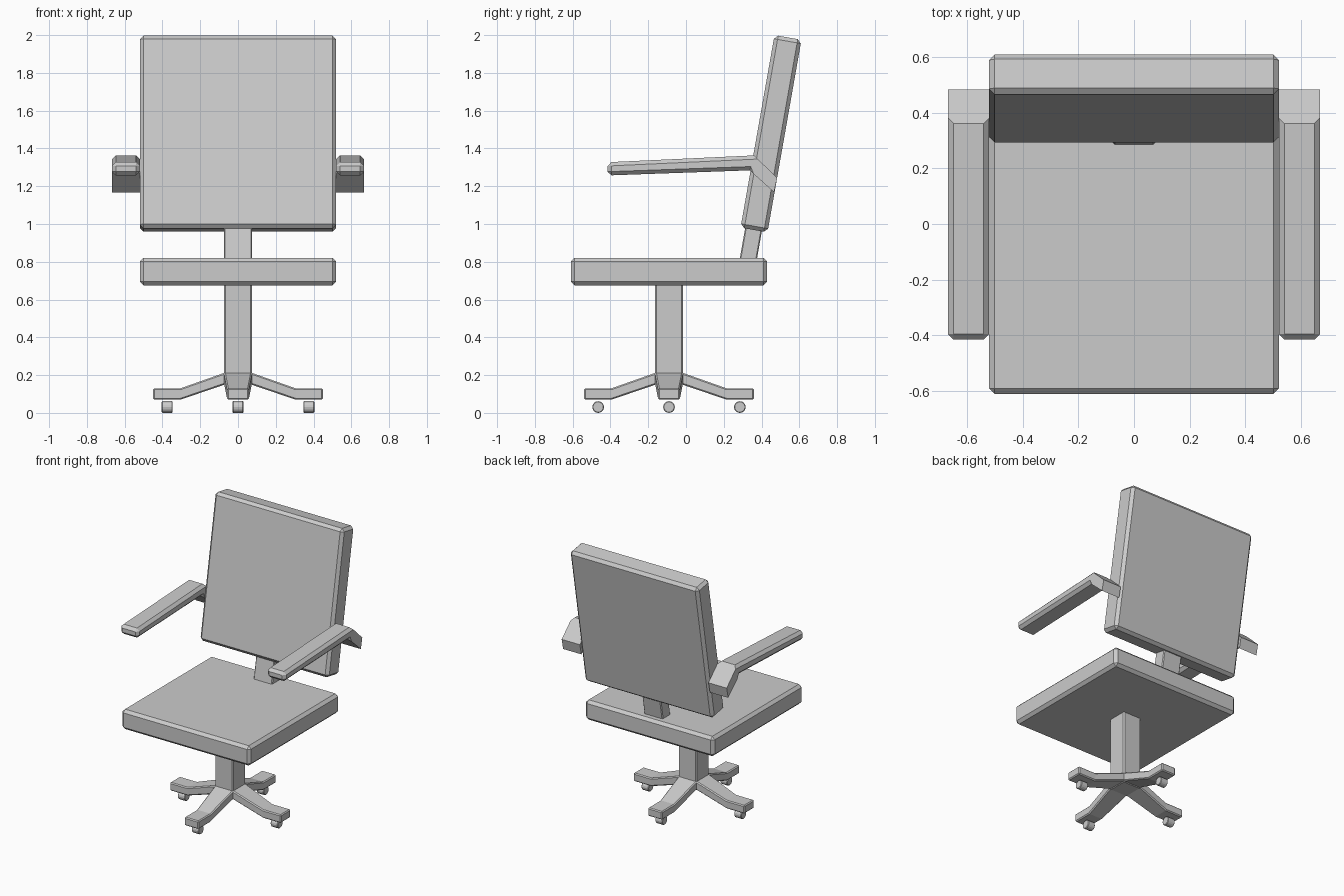
import bpy, bmesh, math
from mathutils import Matrix

if "Cube" in bpy.data.objects:
    bpy.data.objects.remove(bpy.data.objects["Cube"])

TILT = math.radians(-10)
BASE_Y = -0.09


def finish(bm, name):
    bmesh.ops.recalc_face_normals(bm, faces=bm.faces[:])
    mesh = bpy.data.meshes.new(name)
    bm.to_mesh(mesh)
    bm.free()
    obj = bpy.data.objects.new(name, mesh)
    bpy.context.collection.objects.link(obj)
    return obj


def bevel(bm, edges, width):
    bmesh.ops.bevel(bm, geom=edges, offset=width, segments=1,
                    affect='EDGES', clamp_overlap=True)


def box(name, size, loc, width, tilt=0.0):
    bm = bmesh.new()
    bmesh.ops.create_cube(bm, size=1.0)
    bmesh.ops.scale(bm, vec=size, verts=bm.verts)
    bevel(bm, bm.edges[:], width)
    bm.transform(Matrix.Translation(loc) @ Matrix.Rotation(tilt, 4, 'X'))
    return finish(bm, name)


def loft(rings):
    """Solid through a list of four-cornered rings."""
    bm = bmesh.new()
    rows = [[bm.verts.new(p) for p in ring] for ring in rings]
    for a, b in zip(rows, rows[1:]):
        for i in range(4):
            j = (i + 1) % 4
            bm.faces.new((a[i], a[j], b[j], b[i]))
    bm.faces.new(rows[0][::-1])
    bm.faces.new(rows[-1])
    bmesh.ops.recalc_face_normals(bm, faces=bm.faces[:])
    return bm


# Cushions and supports
box("seat", (1.04, 1.04, 0.145), (0, -0.09, 0.748), 0.02)
box("backrest", (1.04, 0.145, 1.035), (0, 0.45, 1.478), 0.02, TILT)
box("back_support", (0.15, 0.09, 0.26), (0, 0.345, 0.9), 0.006, TILT)
box("seat_post", (0.148, 0.148, 0.55), (0, BASE_Y, 0.42), 0.008)

# Armrests: long pad in front, plain bracket behind the bend
for side, label in ((-1, "left"), (1, "right")):
    x0, x1 = 0.52 * side, 0.667 * side
    path = [(-0.415, 1.327, -0.415, 1.257),
            (0.36, 1.363, 0.337, 1.284),
            (0.483, 1.245, 0.466, 1.168)]
    bm = loft([[(x0, ya, za), (x1, ya, za), (x1, yb, zb), (x0, yb, zb)]
               for ya, za, yb, zb in path])
    bevel(bm, [e for e in bm.edges if any(v.co.y < 0 for v in e.verts)], 0.02)
    finish(bm, label + "_armrest")

# Four bent legs with a caster under each
leg_path = [(0.0, 0.15, 0.213, 0.074), (0.07, 0.15, 0.213, 0.074),
            (0.305, 0.07, 0.13, 0.058), (0.449, 0.07, 0.13, 0.058)]
for k in range(4):
    angle = k * math.pi / 2
    bm = loft([[(r, -w, lo), (r, w, lo), (r, w, hi), (r, -w, hi)]
               for r, lo, hi, w in leg_path])
    bevel(bm, [e for e in bm.edges if any(v.co.x > 0.2 for v in e.verts)
               and not (len(e.link_faces) == 2
                        and abs(e.verts[0].co.x - 0.305) < 1e-3
                        and abs(e.verts[1].co.x - 0.305) < 1e-3)], 0.007)
    bm.transform(Matrix.Translation((0, BASE_Y, 0)) @ Matrix.Rotation(angle, 4, 'Z'))
    finish(bm, f"base_leg_{k + 1}")

    # All casters roll about the x axis
    bm = bmesh.new()
    bmesh.ops.create_cone(bm, cap_ends=True, segments=16, radius1=0.031,
                          radius2=0.031, depth=0.058)
    bevel(bm, [e for e in bm.edges
               if abs(e.verts[0].co.z - e.verts[1].co.z) < 1e-4], 0.004)
    bm.transform(Matrix.Translation((0.375 * math.cos(angle),
                                     BASE_Y + 0.375 * math.sin(angle), 0.031))
                 @ Matrix.Rotation(math.pi / 2, 4, 'Y'))
    finish(bm, f"caster_{k + 1}")
